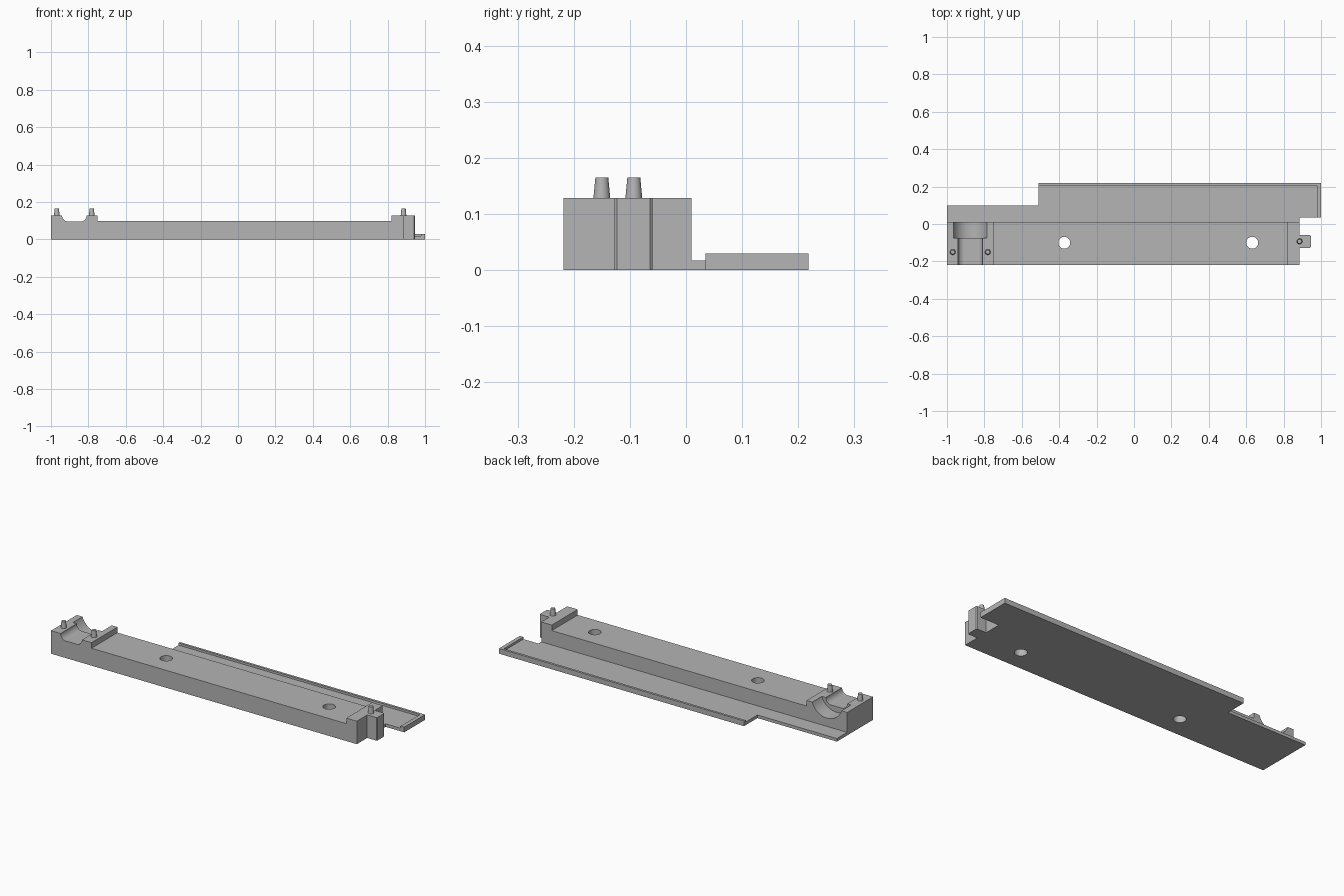
import bpy, bmesh
from math import pi, sin, cos
from mathutils import Vector

if "Cube" in bpy.data.objects:
    bpy.data.objects.remove(bpy.data.objects["Cube"])

grey = bpy.data.materials.new("plain grey")
grey.use_nodes = True
colour = (0.46, 0.46, 0.46, 1)
grey.diffuse_color = colour
grey.node_tree.nodes["Principled BSDF"].inputs["Base Color"].default_value = colour


def finish(name, bm):
    bmesh.ops.recalc_face_normals(bm, faces=bm.faces)
    mesh = bpy.data.meshes.new(name)
    bm.to_mesh(mesh)
    bm.free()
    mesh.materials.append(grey)
    obj = bpy.data.objects.new(name, mesh)
    bpy.context.collection.objects.link(obj)
    return obj


def prism(name, outline, start, end, axis="z"):
    """Extrude a flat outline along z (xy points) or along y (xz points)."""
    bm = bmesh.new()
    if axis == "z":
        pts, move = [(a, b, start) for a, b in outline], (0, 0, end - start)
    else:
        pts, move = [(a, start, b) for a, b in outline], (0, end - start, 0)
    face = bm.faces.new([bm.verts.new(p) for p in pts])
    new = bmesh.ops.extrude_face_region(bm, geom=[face])["geom"]
    bmesh.ops.translate(bm, vec=Vector(move),
                        verts=[v for v in new if isinstance(v, bmesh.types.BMVert)])
    return finish(name, bm)


def arc(cx, cz, r, a0, a1, steps):
    return [(cx + r * cos(a0 + (a1 - a0) * i / steps),
             cz + r * sin(a0 + (a1 - a0) * i / steps)) for i in range(steps + 1)]


def smooth(obj):
    bpy.ops.object.select_all(action="DESELECT")
    obj.select_set(True)
    bpy.context.view_layer.objects.active = obj
    bpy.ops.object.shade_smooth_by_angle(angle=pi / 6)


FRONT, BACK = -0.218, 0.01
LOW, HIGH = 0.097, 0.128
GROOVE = -0.875

# Main bar with a raised block at each end
bar = prism("main_bar", [(-1, 0), (0.885, 0), (0.885, HIGH), (0.82, HIGH), (0.82, LOW),
                         (-0.75, LOW), (-0.75, HIGH), (-1, HIGH)], FRONT, BACK, "y")

# Cutters: shallow tub groove, wider round pocket, two screw holes
half, r = 0.066, 0.033
tub = (arc(GROOVE - half + r, HIGH, r, pi, 1.5 * pi, 8)
       + arc(GROOVE + half - r, HIGH, r, 1.5 * pi, 2 * pi, 8)
       + [(GROOVE + half, 0.2), (GROOVE - half, 0.2)])
cutters = [
    prism("groove_cutter", tub, FRONT - 0.05, -0.05, "y"),
    prism("pocket_cutter", arc(GROOVE, 0.158, 0.095, 0, 2 * pi, 48)[:-1], -0.075, BACK + 0.05, "y"),
]
for x in (-0.373, 0.632):
    cutters.append(prism("hole_cutter", arc(x, -0.1, 0.032, 0, 2 * pi, 32)[:-1], -0.05, 0.2))
for c in cutters:
    mod = bar.modifiers.new(c.name, "BOOLEAN")
    mod.operation, mod.solver, mod.object = "DIFFERENCE", "EXACT", c
    c.hide_render = True
    c.hide_set(True)
bpy.context.view_layer.update()
smooth(bar)
for mod in [m for m in bar.modifiers if m.type == "BOOLEAN"]:
    bpy.ops.object.modifier_apply(modifier=mod.name)
for c in cutters:
    bpy.data.objects.remove(c)

# Thin base flange behind the bar
prism("base_flange", [(-1, BACK), (0.885, BACK), (0.885, 0.035), (1, 0.035), (1, 0.218),
                      (-0.51, 0.218), (-0.51, 0.1), (-1, 0.1)], 0, 0.017)

# Raised rim along the back and left end of the flange
prism("flange_rim", [(-0.51, 0.205), (0.978, 0.205), (0.978, 0.035), (1, 0.035),
                     (1, 0.218), (-0.51, 0.218)], 0.017, 0.029)

# End tab with clipped corners
prism("end_tab", [(0.885, -0.127), (0.941, -0.127), (0.945, -0.123), (0.945, -0.064),
                  (0.941, -0.06), (0.885, -0.06)], 0, HIGH)

# Tapered locating pins
for name, x, y in (("right_outer_pin", -0.969, -0.15), ("right_inner_pin", -0.782, -0.15),
                   ("left_pin", 0.885, -0.093)):
    bm = bmesh.new()
    bmesh.ops.create_cone(bm, cap_ends=True, segments=24, radius1=0.015, radius2=0.0115,
                          depth=0.037)
    bmesh.ops.translate(bm, vec=(x, y, HIGH + 0.0185), verts=bm.verts)
    smooth(finish(name, bm))
